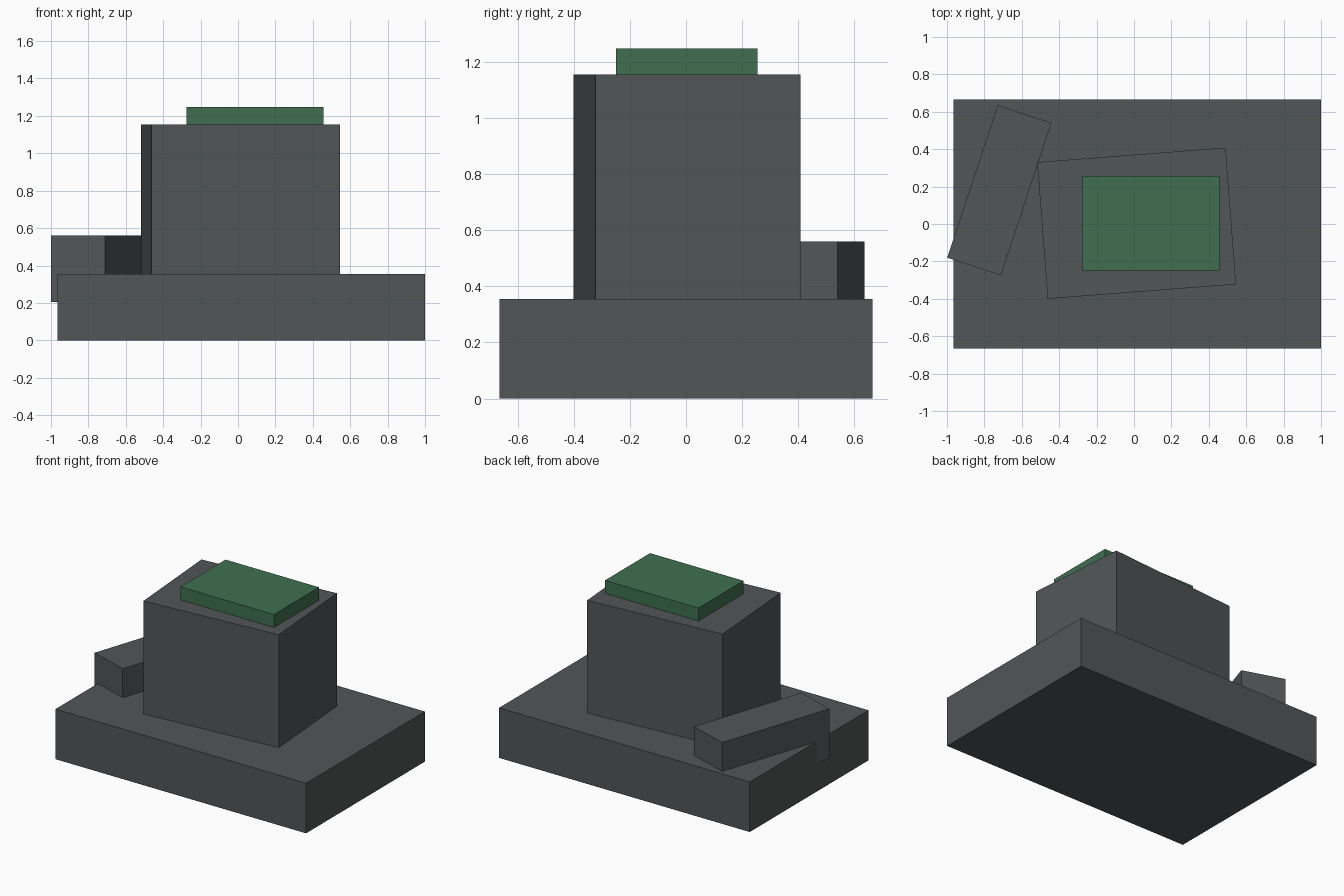
import bpy
from math import radians

if "Cube" in bpy.data.objects:
    bpy.data.objects.remove(bpy.data.objects["Cube"])


def material(name, color):
    m = bpy.data.materials.new(name)
    m.diffuse_color = (*color, 1)
    m.use_nodes = True
    m.node_tree.nodes["Principled BSDF"].inputs["Base Color"].default_value = m.diffuse_color
    return m


def box(name, center, size, z0, z1, mat, turn=0):
    """Box from z0 to z1, turned about its vertical axis by degrees."""
    bpy.ops.mesh.primitive_cube_add(
        size=1, location=(*center, (z0 + z1) / 2), rotation=(0, 0, radians(turn)))
    ob = bpy.context.object
    ob.name = name
    ob.scale = (*size, z1 - z0)
    bpy.ops.object.transform_apply(location=False, rotation=False, scale=True)
    ob.data.materials.append(mat)
    return ob


grey = material("dark_grey", (0.085, 0.092, 0.095))
green = material("green", (0.05, 0.16, 0.08))

# Wide base slab
box("base", (0.017, 0), (1.965, 1.33), 0, 0.355, grey)
# Slightly turned main block
box("main_block", (0.014, 0.004), (1.01, 0.733), 0.355, 1.155, grey, 4.4)
# Green plate on top
box("top_plate", (0.09, 0.003), (0.733, 0.505), 1.155, 1.247, green)
# Long side block, sunk into the base and overhanging its left edge
box("side_block", (-0.72, 0.18), (0.303, 0.859), 0.205, 0.56, grey, -18.3)
